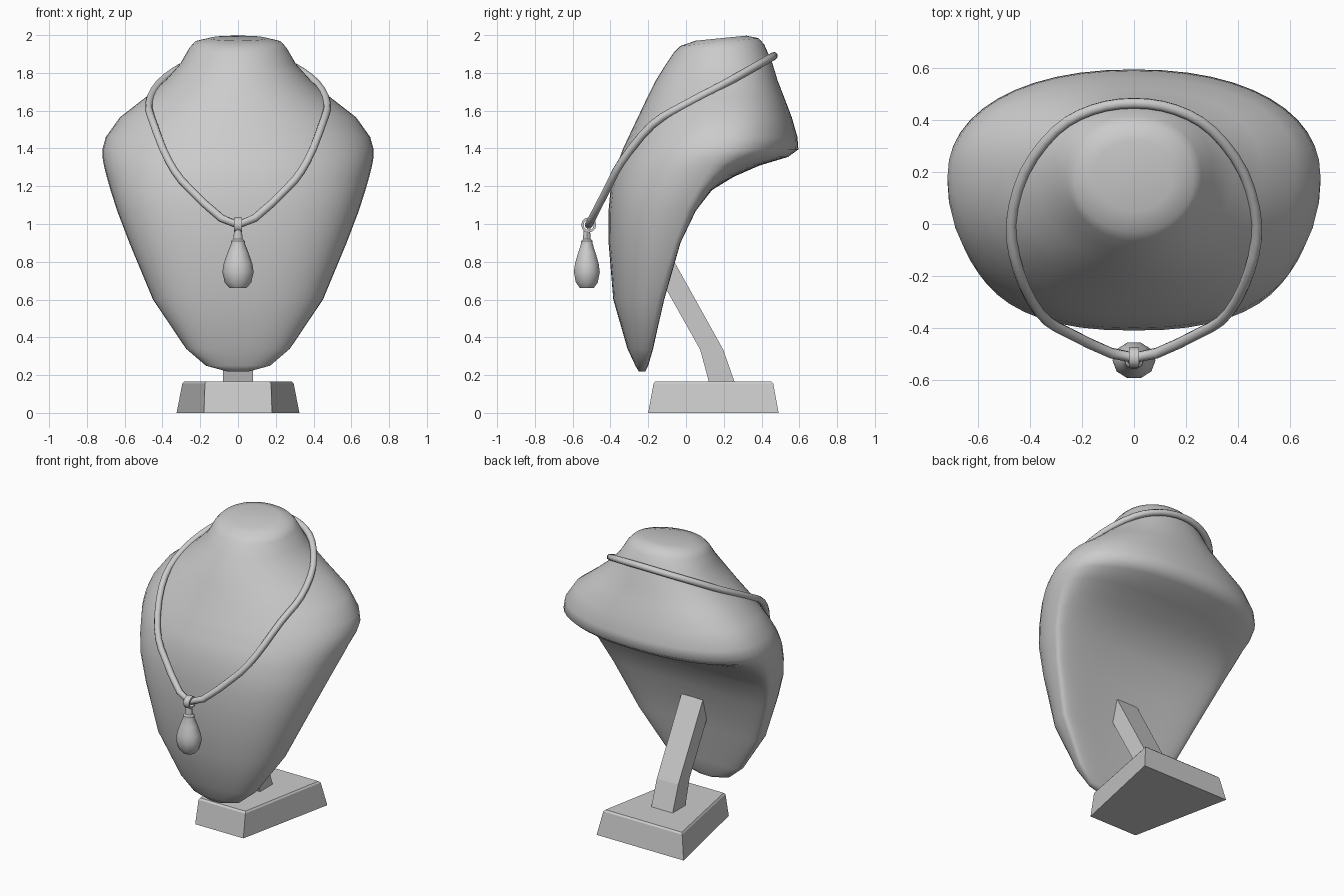
import bpy, bmesh, math
from mathutils import Vector

if "Cube" in bpy.data.objects:
    bpy.data.objects.remove(bpy.data.objects["Cube"])


def finish(name, bm, smooth=None):
    bmesh.ops.recalc_face_normals(bm, faces=bm.faces)
    me = bpy.data.meshes.new(name)
    bm.to_mesh(me)
    bm.free()
    ob = bpy.data.objects.new(name, me)
    bpy.context.collection.objects.link(ob)
    if smooth:
        bpy.ops.object.select_all(action='DESELECT')
        ob.select_set(True)
        bpy.context.view_layer.objects.active = ob
        bpy.ops.object.shade_smooth_by_angle(angle=math.radians(smooth))
    return ob


def loft(name, rings, closed=False, smooth=None):
    """Skin a row of equal point loops; cap the ends or join them."""
    bm = bmesh.new()
    vs = [[bm.verts.new(p) for p in r] for r in rings]
    n = len(vs[0])
    pairs = list(zip(vs, vs[1:])) + ([(vs[-1], vs[0])] if closed else [])
    for a, b in pairs:
        for i in range(n):
            j = (i + 1) % n
            bm.faces.new((a[i], a[j], b[j], b[i]))
    if not closed:
        bm.faces.new(vs[0])
        bm.faces.new(vs[-1])
    return finish(name, bm, smooth)


def circle(r, n):
    return [(r * math.cos(2 * math.pi * i / n), r * math.sin(2 * math.pi * i / n)) for i in range(n)]


# Bust: horizontal slices (z, front y, back y, half width, y of widest point)
slices = [
    (.22, -.25, -.215, .06, -.232), (.25, -.268, -.20, .17, -.225),
    (.34, -.31, -.17, .275, -.20), (.60, -.385, -.095, .45, -.15),
    (.90, -.41, -.01, .575, -.06), (1.07, -.41, .075, .64, .0),
    (1.18, -.40, .155, .675, .06), (1.25, -.385, .26, .695, .10),
    (1.31, -.37, .39, .71, .13), (1.355, -.35, .54, .718, .16),
    (1.395, -.335, .595, .718, .18), (1.46, -.305, .59, .70, .20),
    (1.565, -.255, .56, .625, .22), (1.67, -.205, .52, .49, .22),
    (1.76, -.16, .485, .385, .21), (1.85, -.11, .455, .305, .20),
    (1.93, -.065, .415, .26, .18), (1.965, -.03, .385, .23, .17),
    (1.985, .05, .32, .15, .18)]


def clamp(t):
    return max(0, min(1, t))


def slice_ring(z, yf, yb, w, yw, n=48):
    pf = 2.4 - .4 * clamp((z - 1.1) / .4)
    pb = 3.4 - 1.2 * clamp((z - 1.1) / .25)
    hollow = .03 * clamp((z - .3) / .3) * clamp((1.3 - z) / .2)
    pts = []
    for c, s in circle(1, n):
        p = pb if s > 0 else pf
        x = math.copysign(abs(c) ** (2 / p), c)
        y = math.copysign(abs(s) ** (2 / p), s)
        yy = yw + y * ((yb - yw) if s > 0 else (yw - yf))
        if s > 0:
            yy -= hollow * (1 - x * x)
        tilt = .1 * (yy - .2) * clamp((z - 1.8) / .15)   # sloped neck top
        pts.append((w * x, yy, z + tilt))
    return pts


loft("bust", [slice_ring(*s) for s in slices], smooth=60)

# Cord: half path, mirrored and smoothed into a closed tube
half = [(0, .465, 1.89), (.16, .44, 1.875), (.3, .36, 1.83), (.42, .2, 1.74),
        (.472, 0, 1.635), (.445, -.18, 1.525), (.365, -.34, 1.33),
        (.25, -.42, 1.18), (0, -.515, .995)]
ctrl = [Vector(p) for p in half] + [Vector((-x, y, z)) for x, y, z in half[-2:0:-1]]
m = len(ctrl)
path = []
for i in range(m):
    a, b, c, d = (ctrl[(i + k) % m] for k in (-1, 0, 1, 2))
    for t in (0, 1 / 3, 2 / 3):
        path.append(.5 * (2 * b + (c - a) * t + (2 * a - 5 * b + 4 * c - d) * t ** 2
                          + (3 * b - a - 3 * c + d) * t ** 3))
rings = []
for i, p in enumerate(path):
    tan = (path[(i + 1) % len(path)] - path[i - 1]).normalized()
    side = tan.cross(Vector((0, -.5, .87))).normalized()
    up = side.cross(tan)
    rings.append([p + side * u + up * v for u, v in circle(.021, 8)])
loft("necklace_cord", rings, closed=True, smooth=60)

# Pendant drop with a small collar
drop = [(.045, .662), (.07, .69), (.083, .745), (.076, .79), (.055, .85),
        (.037, .895), (.037, .91), (.025, .92), (.02, .97)]
loft("pendant_drop", [[(u, -.525 + v * .87, z) for u, v in circle(r, 10)] for r, z in drop], smooth=40)

# Bail: short ring around the cord
bail = [(.04, -.02), (.04, .02), (.027, .02), (.027, -.02)]
loft("pendant_bail", [[(x, -.515 + u, .995 + v) for u, v in circle(r, 12)] for r, x in bail],
     closed=True, smooth=40)


# Base: tapered block, narrower at the front
def base_ring(front, back, yf, yb, z):
    return [(-front, yf, z), (front, yf, z), (back, yb, z), (-back, yb, z)]


loft("base", [base_ring(.18, .325, -.2, .49, 0), base_ring(.175, .295, -.172, .462, .155),
              base_ring(.168, .285, -.162, .452, .166)])

# Bent support strut: side profile given as left and right edge points
edges = [((.125, .15), (.262, .15)), ((.075, .335), (.197, .335)), ((-.22, .86), (-.12, .905))]
loft("support_strut", [[(-.08, *l), (.08, *l), (.08, *r), (-.08, *r)] for l, r in edges])
